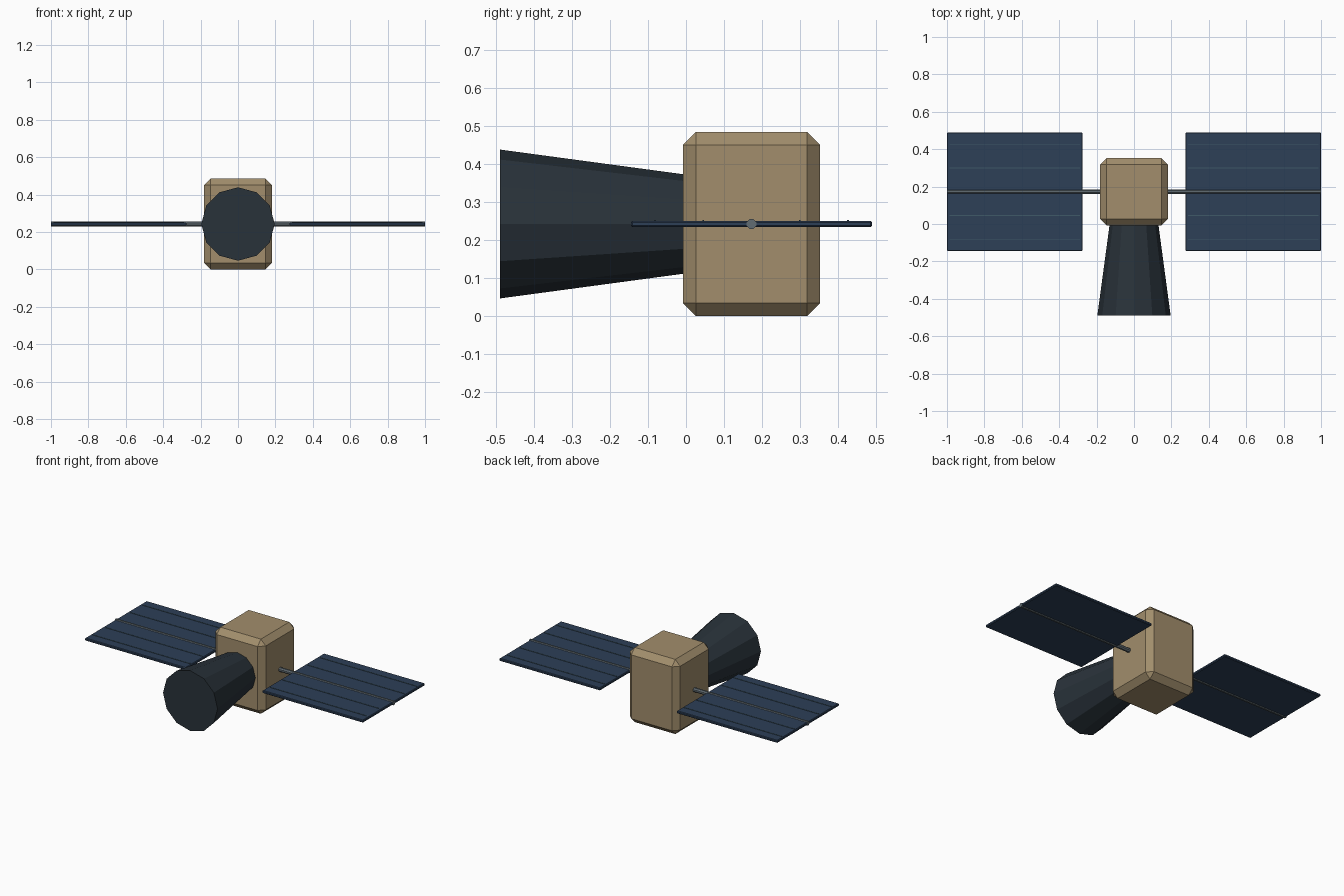
import bpy
from math import pi

if "Cube" in bpy.data.objects:
    bpy.data.objects.remove(bpy.data.objects["Cube"])

YC, ZC = 0.1725, 0.2425   # shared axis of body, booms and panels


def material(name, rgb):
    m = bpy.data.materials.new(name)
    m.diffuse_color = (*rgb, 1)
    m.use_nodes = True
    m.node_tree.nodes["Principled BSDF"].inputs["Base Color"].default_value = m.diffuse_color
    return m


GOLD = material("gold_foil", (0.36, 0.27, 0.15))
DARK = material("dark_shell", (0.022, 0.032, 0.042))
BLUE = material("solar_blue", (0.026, 0.05, 0.095))
STRIP = material("strip_blue", (0.05, 0.10, 0.14))
METAL = material("boom_metal", (0.12, 0.15, 0.17))


def finish(name, mat):
    o = bpy.context.object
    o.name = name
    o.data.materials.append(mat)
    return o


def box(name, loc, size, mat, bevel=0):
    bpy.ops.mesh.primitive_cube_add(size=1, location=loc)
    o = finish(name, mat)
    o.scale = size
    bpy.ops.object.transform_apply(location=False, rotation=False, scale=True)
    if bevel:
        b = o.modifiers.new("chamfer", 'BEVEL')
        b.width = bevel
        b.segments = 1
    return o


# Chamfered body
box("body", (0, YC, ZC), (0.362, 0.362, 0.485), GOLD, 0.035)

# Twelve-sided flared nozzle, wide end to the front
bpy.ops.mesh.primitive_cone_add(vertices=12, radius1=0.196, radius2=0.13, depth=0.49,
                                location=(0, -0.245, ZC), rotation=(-pi / 2, 0, 0))
finish("nozzle", DARK)

for side, s in (("left", -1), ("right", 1)):
    # Octagonal boom running from the body to the panel tip
    bpy.ops.mesh.primitive_cylinder_add(vertices=8, radius=0.014, depth=0.84,
                                        location=(s * 0.58, YC, ZC), rotation=(0, pi / 2, 0))
    boom = finish(side + "_boom", METAL)
    for v in boom.data.vertices:      # turn flats to face up and sideways
        x, y = v.co.x, v.co.y
        c, n = 0.9239, 0.3827
        v.co.x, v.co.y = x * c - y * n, x * n + y * c

    # Solar panel and its raised cell dividers
    box(side + "_solar_panel", (s * 0.6375, YC, ZC), (0.725, 0.634, 0.017), BLUE, 0.004)
    for i in (-2, -1, 1, 2):
        box(f"{side}_panel_strip_{i + 3}", (s * 0.6375, YC + i * 0.127, ZC + 0.0085),
            (0.70, 0.005, 0.005), STRIP)
